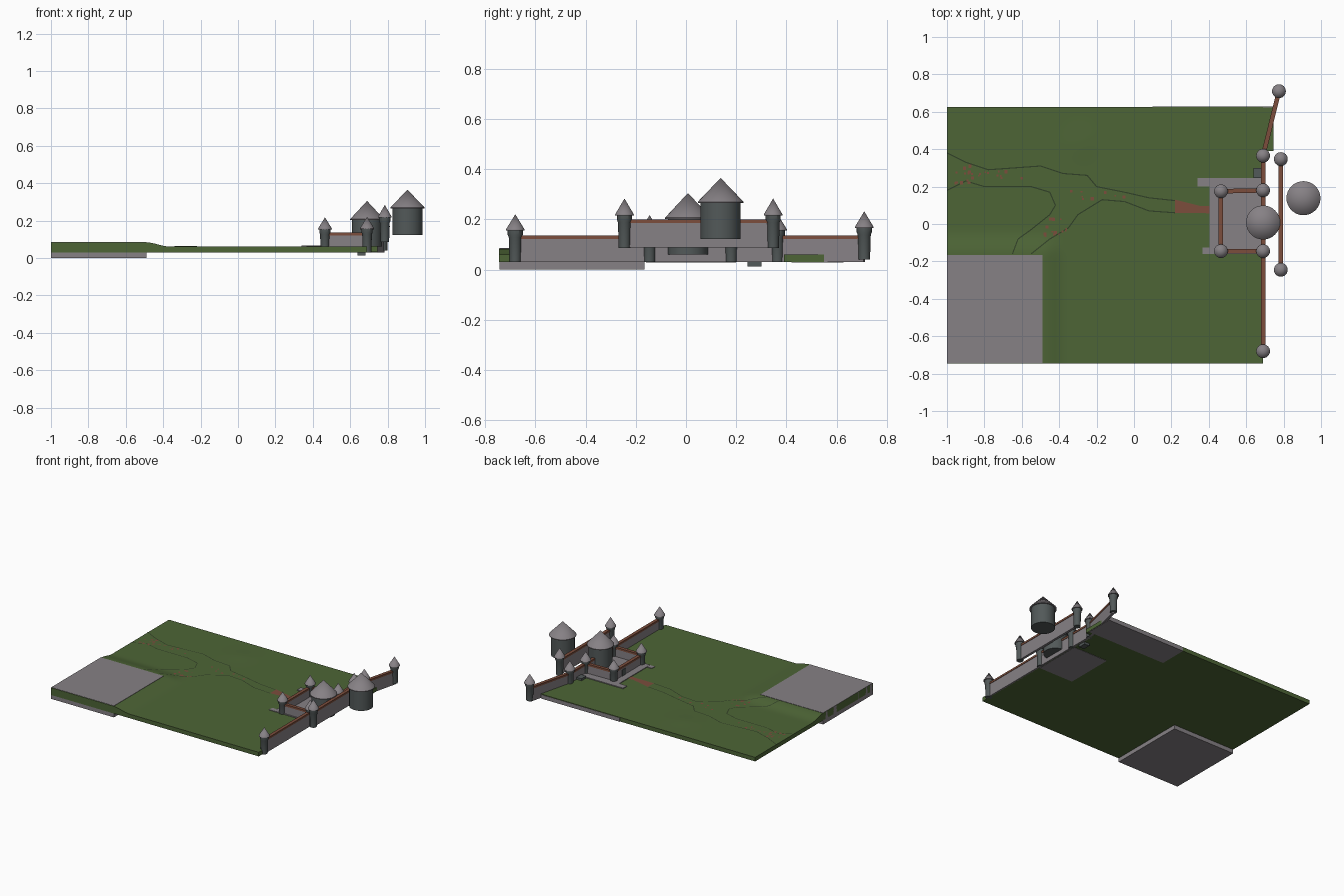
import bpy, bmesh, math, random
from mathutils import Vector

random.seed(4)
cube = bpy.data.objects.get("Cube")
if cube:
    bpy.data.objects.remove(cube, do_unlink=True)


def material(name, rgb):
    m = bpy.data.materials.new(name)
    m.use_nodes = True
    m.diffuse_color = (*rgb, 1)
    m.node_tree.nodes["Principled BSDF"].inputs["Base Color"].default_value = (*rgb, 1)
    return m


STONE = material("pale_stone", (0.24, 0.22, 0.235))
DARK = material("dark_stone", (0.085, 0.1, 0.1))
GRASS = material("grass", (0.075, 0.13, 0.037))
BANK = material("dark_bank", (0.03, 0.05, 0.02))
BROWN = material("brown_timber", (0.2, 0.075, 0.045))


def finish(name, bm, mat, smooth=False):
    bmesh.ops.recalc_face_normals(bm, faces=bm.faces)
    me = bpy.data.meshes.new(name)
    bm.to_mesh(me)
    bm.free()
    me.materials.append(mat)
    ob = bpy.data.objects.new(name, me)
    bpy.context.scene.collection.objects.link(ob)
    if smooth:
        bpy.ops.object.select_all(action='DESELECT')
        ob.select_set(True)
        bpy.context.view_layer.objects.active = ob
        bpy.ops.object.shade_smooth_by_angle()
    return ob


def box(name, lo, hi, mat):
    bm = bmesh.new()
    bmesh.ops.create_cube(bm, size=1)
    for v in bm.verts:
        v.co = [a + (c + 0.5) * (b - a) for a, b, c in zip(lo, hi, v.co)]
    return finish(name, bm, mat)


def lathe(name, x, y, profile, mat, sides=24):
    """Turn (radius, z) points around a vertical axis."""
    bm = bmesh.new()
    vs = [bm.verts.new((x + r, y, z)) for r, z in profile]
    edges = [bm.edges.new(p) for p in zip(vs, vs[1:])]
    bmesh.ops.spin(bm, geom=vs + edges, cent=(x, y, 0), axis=(0, 0, 1),
                   angle=2 * math.pi, steps=sides)
    bmesh.ops.remove_doubles(bm, verts=bm.verts, dist=0.0001)
    return finish(name, bm, mat, True)


def tower(name, x, y, low, eave, tip):
    """Small wall tower that flares under its pointed roof."""
    lathe(name + "_body", x, y, [(0, low), (0.023, low), (0.026, eave - 0.03),
                                 (0.03, eave - 0.02), (0.03, eave), (0, eave)], DARK, 12)
    lathe(name + "_roof", x, y, [(0, eave - 0.002), (0.037, eave - 0.002),
                                 (0.037, eave + 0.002), (0, tip)], STONE)


def great_tower(name, x, y, low, eave, tip):
    lathe(name + "_body", x, y, [(0, low), (0.08, low), (0.08, eave), (0, eave)], DARK, 32)
    lathe(name + "_roof", x, y, [(0, eave - 0.003), (0.091, eave - 0.003),
                                 (0.091, eave + 0.002), (0, tip)], STONE, 32)


def wall(name, a, b, low, top):
    """Stone curtain wall with a timber walkway along its top."""
    d = Vector(b) - Vector(a)
    for part, z0, z1, wide, mat in (("stone", low, top - 0.014, 0.018, STONE),
                                    ("walkway", top - 0.014, top, 0.024, BROWN)):
        ob = box(f"{name}_{part}", (0, -wide / 2, z0), (d.length, wide / 2, z1), mat)
        ob.location = (*a, 0)
        ob.rotation_euler.z = math.atan2(d.y, d.x)


# Ground, rising gently towards the raised stone block
def height(x, y):
    away = math.hypot(max(x + 0.49, 0), max(y + 0.165, 0))
    t = max(0, 1 - away / 0.13)
    hump = 0.004 * math.exp(-((x + 0.28) ** 2 + (y - 0.43) ** 2) / 0.008)
    return 0.06 + 0.023 * t * t * (3 - 2 * t) + hump


bm = bmesh.new()
bmesh.ops.create_grid(bm, x_segments=70, y_segments=56, size=0.5)
for v in bm.verts:
    v.co.x = -1 + (v.co.x + 0.5) * 1.69
    v.co.y = -0.745 + (v.co.y + 0.5) * 1.37
    v.co.z = height(v.co.x, v.co.y)
rim = [e for e in bm.edges if e.is_boundary]
new = bmesh.ops.extrude_edge_only(bm, edges=rim)["geom"]
for v in new:
    if isinstance(v, bmesh.types.BMVert):
        v.co.z = 0.03
bmesh.ops.holes_fill(bm, edges=[e for e in new if isinstance(e, bmesh.types.BMEdge)])
finish("ground", bm, GRASS, True)
box("ground_corner", (0.68, 0.39, 0.031), (0.745, 0.624, 0.06), GRASS)
box("raised_block", (-1, -0.742, 0), (-0.49, -0.165, 0.085), STONE)
box("north_footing", (0.1, 0.42, 0.028), (0.742, 0.627, 0.056), STONE)


# Banks of the dry stream
def ribbon(name, pts, width):
    bm = bmesh.new()
    for a, b in zip(pts, pts[1:]):
        a, b = Vector(a), Vector(b)
        side = (b - a).orthogonal().normalized() * width / 2
        n = max(1, round((b - a).length / 0.03))
        for i in range(n):
            p, q = a.lerp(b, i / n), a.lerp(b, (i + 1) / n)
            bm.faces.new([bm.verts.new((c.x, c.y, height(c.x, c.y) + 0.0015))
                          for c in (p + side, p - side, q - side, q + side)])
    finish(name, bm, BANK)


ribbon("north_bank", [(-1, .38), (-.9, .33), (-.78, .29), (-.5, .31), (-.38, .27),
                      (-.25, .26), (-.2, .2), (-.05, .17), (.08, .14), (.22, .125)], 0.006)
ribbon("west_bank", [(-1, .18), (-.9, .23), (-.8, .2), (-.55, .2), (-.45, .17),
                     (-.42, .1), (-.45, .05), (-.55, -.03), (-.62, -.08), (-.65, -.16)], 0.006)
ribbon("south_bank", [(-.55, -.16), (-.45, -.08), (-.35, -.02), (-.3, .05),
                      (-.17, .13), (-.05, .12), (.08, .07), (.22, .06)], 0.006)

# Bare earth patches and the track to the gate
bm = bmesh.new()
for cx, cy, sx, sy, count in ((-.92, .27, .05, .06, 14), (-.74, .26, .14, .025, 12),
                              (-.42, -.02, .06, .05, 14), (-.2, .15, .15, .03, 8)):
    for i in range(count):
        x, y = cx + random.uniform(-sx, sx), cy + random.uniform(-sy, sy)
        r = random.uniform(0.004, 0.009)
        z = height(x, y) + 0.002
        bm.faces.new([bm.verts.new((x + i * r, y + j * r, z))
                      for i, j in ((-1, -1), (1, -1), (1, 1), (-1, 1))])
z = 0.063
bm.faces.new([bm.verts.new((x, y, z)) for x, y in
              ((.22, .06), (.36, .06), (.46, .05), (.46, .095), (.36, .095), (.22, .13))])
finish("earth_track", bm, BROWN)

# Paved courtyard
box("courtyard", (0.405, -0.16, 0.028), (0.685, 0.2, 0.065), STONE)
box("north_terrace", (0.34, 0.2, 0.04), (0.685, 0.245, 0.066), STONE)
box("south_step", (0.365, -0.16, 0.04), (0.41, -0.125, 0.064), STONE)
box("postern", (0.64, 0.245, 0.012), (0.682, 0.3, 0.075), DARK)
box("gate", (0.452, 0.05, 0.064), (0.457, 0.095, 0.11), DARK)

# Curtain walls
corners = {"northwest": (0.465, 0.175), "southwest": (0.465, -0.145),
           "southeast": (0.69, -0.145), "northeast": (0.69, 0.18)}
names = list(corners)
for a, b in zip(names, names[1:] + names[:1]):
    wall(f"court_wall_{a}", corners[a], corners[b], 0.03, 0.135)
wall("south_wall", (0.69, -0.68), (0.69, -0.145), 0.03, 0.135)
wall("link_wall", (0.69, 0.18), (0.69, 0.365), 0.03, 0.135)
wall("north_wall", (0.69, 0.365), (0.775, 0.71), 0.03, 0.135)
wall("high_wall", (0.785, -0.245), (0.785, 0.348), 0.087, 0.2)

# Wall towers
for n, p in corners.items():
    tower(f"{n}_tower", *p, 0.03, 0.155, 0.217)
tower("south_end_tower", 0.69, -0.68, 0.03, 0.158, 0.22)
tower("link_tower", 0.69, 0.365, 0.03, 0.158, 0.22)
tower("north_end_tower", 0.775, 0.71, 0.04, 0.168, 0.232)
tower("high_south_tower", 0.785, -0.245, 0.085, 0.218, 0.283)
tower("high_north_tower", 0.785, 0.347, 0.085, 0.218, 0.283)

# Keep and the tall outer tower
great_tower("keep", 0.69, 0.008, 0.06, 0.205, 0.305)
great_tower("outer_tower", 0.906, 0.138, 0.122, 0.268, 0.365)
